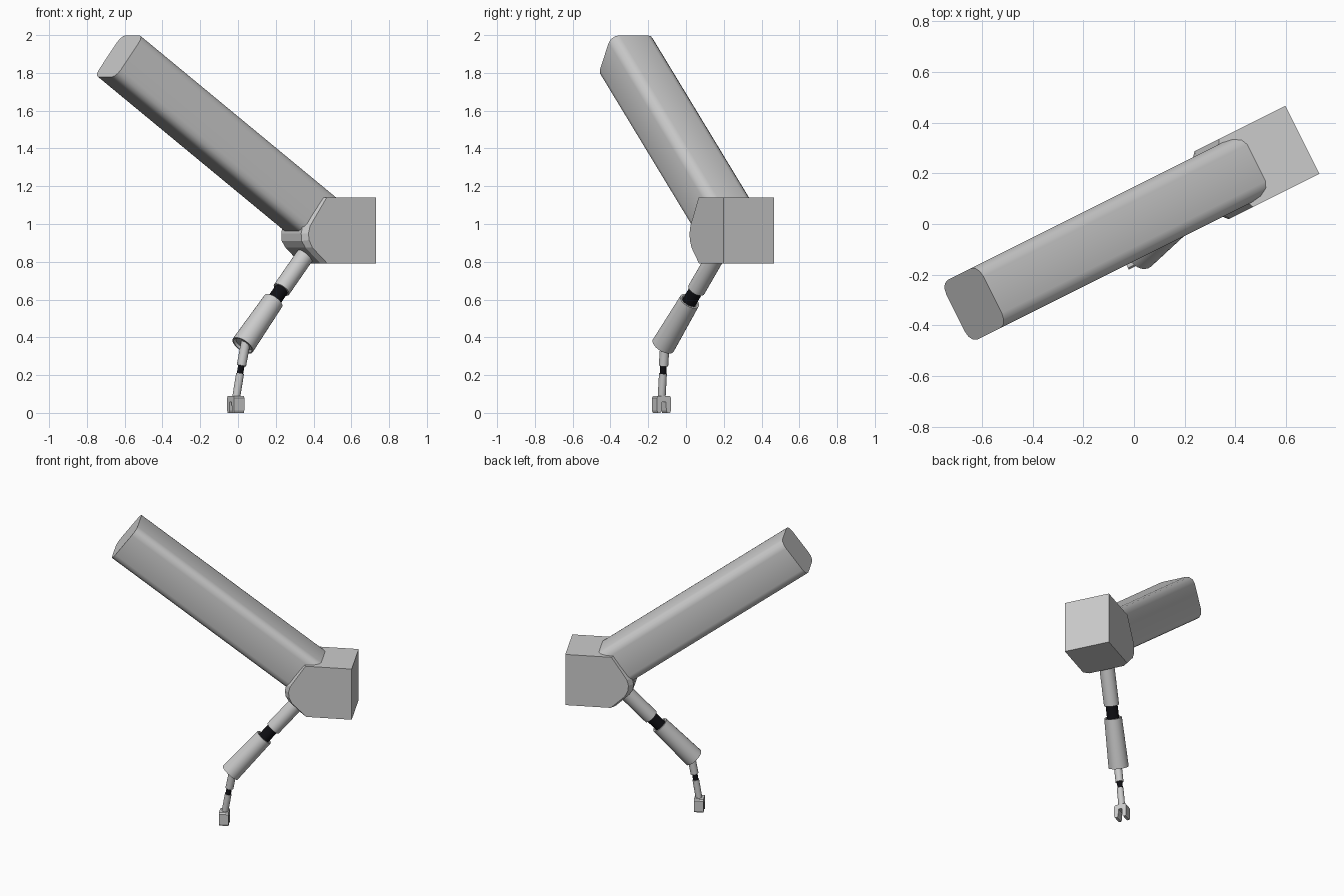
import bpy, bmesh, math
from mathutils import Vector, Matrix

if "Cube" in bpy.data.objects:
    bpy.data.objects.remove(bpy.data.objects["Cube"])

# The arm lies along a diagonal: local s (along), t (across), z (up)
FRAME = Matrix.Rotation(math.atan2(0.447, 0.894), 4, 'Z')

black = bpy.data.materials.new("black_rubber")
black.diffuse_color = (0.005, 0.005, 0.007, 1)
black.use_nodes = True
black.node_tree.nodes["Principled BSDF"].inputs["Base Color"].default_value = black.diffuse_color


def make(name, bm, mat=None, smooth=False):
    bmesh.ops.recalc_face_normals(bm, faces=bm.faces)
    me = bpy.data.meshes.new(name)
    bm.to_mesh(me)
    bm.free()
    ob = bpy.data.objects.new(name, me)
    bpy.context.collection.objects.link(ob)
    if mat:
        me.materials.append(mat)
    if smooth:
        bpy.ops.object.select_all(action='DESELECT')
        ob.select_set(True)
        bpy.context.view_layer.objects.active = ob
        bpy.ops.object.shade_smooth_by_angle(angle=math.radians(35))
    return ob


def loft(name, rings, **kw):
    """Bridge equal-length point rings and cap both ends."""
    bm = bmesh.new()
    vs = [[bm.verts.new(p) for p in r] for r in rings]
    n = len(vs[0])
    for a, b in zip(vs, vs[1:]):
        for i in range(n):
            j = (i + 1) % n
            bm.faces.new((a[i], a[j], b[j], b[i]))
    bm.faces.new(vs[0])
    bm.faces.new(vs[-1])
    return make(name, bm, **kw)


def tube(name, a, b, stations, n=24, **kw):
    """Round part from a to b; stations are (fraction along, radius)."""
    a, b = Vector(a), Vector(b)
    q = (b - a).to_track_quat('Z', 'Y')
    rings = [[a.lerp(b, f) + q @ Vector((r * math.cos(2 * math.pi * i / n),
                                         r * math.sin(2 * math.pi * i / n), 0))
              for i in range(n)] for f, r in stations]
    return loft(name, rings, smooth=True, **kw)


def rod(name, a, b, r, **kw):
    return tube(name, a, b, [(0, r), (1, r)], **kw)


# Shoulder housing: nosed side profile, bevelled along the nose
outer = [(0.742, 1.14), (0.435, 1.14), (0.322, 0.985), (0.315, 0.95), (0.318, 0.91),
         (0.34, 0.875), (0.43, 0.79), (0.742, 0.79)]
inner = [(0.742, 1.14), (0.45, 1.14), (0.352, 0.99), (0.342, 0.95), (0.346, 0.915),
         (0.365, 0.875), (0.455, 0.79), (0.742, 0.79)]
loft("shoulder_housing", [[FRAME @ Vector((s, t, z)) for s, z in prof]
     for t, prof in ((-0.15, inner), (-0.118, outer), (0.118, outer), (0.15, inner))])

# Main beam: rounded rectangular section swept up and back
d = Vector((-0.804, 0, 0.594)).normalized()
p = Vector((-d.z, 0, d.x)) * -1
section = []
HW, HH, R = 0.131, 0.137, 0.05
for k, (sx, sy) in enumerate(((1, 1), (-1, 1), (-1, -1), (1, -1))):
    for i in range(4):
        a = math.radians(90 * k + 30 * i)
        section.append((sx * (HW - R) + R * math.cos(a), sy * (HH - R) + R * math.sin(a)))
top_end = Vector((-0.705, 0, 1.889))
loft("main_beam", [[FRAME @ (c + Vector((0, t, 0)) + p * h) for t, h in section]
     for c in (top_end, top_end - d * 1.5)], smooth=True)

# Upper link, flexible joint and forearm sleeve
rod("upper_link", (0.388, 0.187, 0.88), (0.23, 0.055, 0.652), 0.048)
rod("elbow_joint", (0.24, 0.064, 0.668), (0.172, 0.006, 0.568), 0.038, mat=black)
tube("forearm_sleeve", (0.187, 0.019, 0.592), (0.025, -0.12, 0.357),
     [(0.04, 0.04), (0, 0.045), (0, 0.056), (1, 0.064), (1, 0.056), (0.96, 0.05)])

# Wrist links and joint
rod("wrist_link", (0.044, -0.11, 0.39), (0.018, -0.119, 0.25), 0.025)
rod("wrist_joint", (0.019, -0.119, 0.26), (0.009, -0.122, 0.2), 0.017, mat=black)
rod("hand_link", (0.011, -0.122, 0.208), (-0.01, -0.129, 0.08), 0.021)

# Gripper: U-shaped fork with tapered tips
half = [(0.012, 0.058), (0.014, 0.012), (0.02, 0.0), (0.036, 0.0), (0.041, 0.012),
        (0.041, 0.08), (0.034, 0.09)]
fork = half + [(-t, z) for t, z in reversed(half)]
origin = Vector((-0.012, -0.13, 0))
loft("gripper_fork", [[origin + FRAME @ Vector((s, t, z)) for t, z in fork]
     for s in (-0.03, 0.03)])
